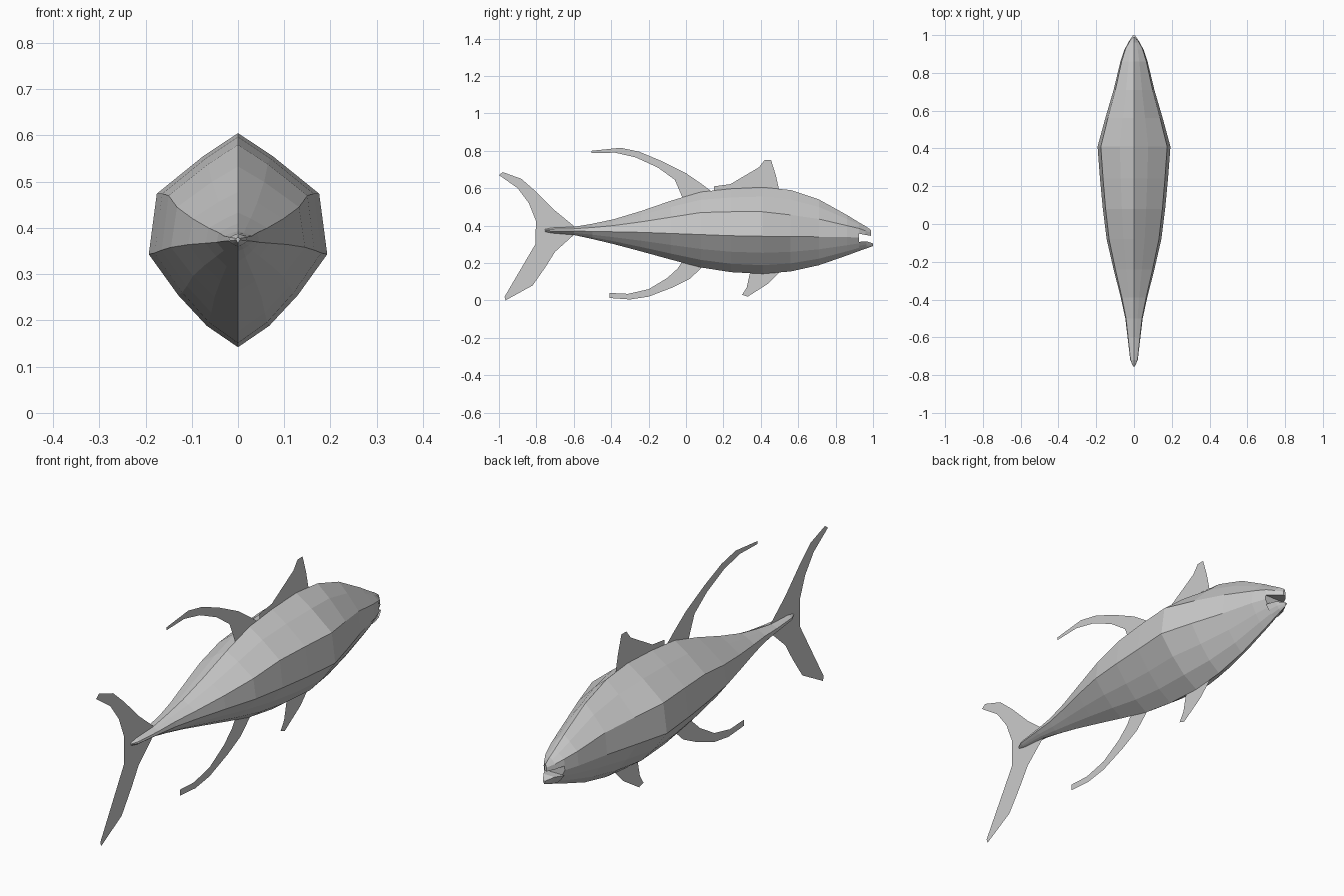
import bpy, bmesh

cube = bpy.data.objects.get("Cube")
if cube:
    bpy.data.objects.remove(cube, do_unlink=True)

grey = bpy.data.materials.new("fish_grey")
grey.use_nodes = True
COLOUR = (0.6, 0.6, 0.6, 1)
grey.diffuse_color = COLOUR
grey.node_tree.nodes["Principled BSDF"].inputs["Base Color"].default_value = COLOUR


def finish(name, bm, recalc=True):
    if recalc:
        bmesh.ops.recalc_face_normals(bm, faces=bm.faces)
    mesh = bpy.data.meshes.new(name)
    bm.to_mesh(mesh)
    bm.free()
    mesh.materials.append(grey)
    obj = bpy.data.objects.new(name, mesh)
    bpy.context.collection.objects.link(obj)
    return obj


def loft(name, sections):
    """Skin half-profiles (y, [(x, z) from top to bottom]), mirrored across x."""
    bm = bmesh.new()
    rings = []
    for y, half in sections:
        ring = half + [(-x, z) for x, z in half[-2:0:-1]]
        rings.append([bm.verts.new((x, y, z)) for x, z in ring])
    n = len(rings[0])
    for a, b in zip(rings, rings[1:]):
        for i in range(n):
            j = (i + 1) % n
            bm.faces.new((a[i], a[j], b[j], b[i]))
    bm.faces.new(rings[0])
    bm.faces.new(rings[-1])
    return finish(name, bm)


def upper(w, top, shoulder):
    return [(0, top), (0.39 * w, shoulder + 0.62 * (top - shoulder)), (0.91 * w, shoulder)]


def lower(w, side, bottom):
    d = side - bottom
    return [(w, side), (0.67 * w, side - 0.44 * d), (0.35 * w, side - 0.77 * d), (0, bottom)]


# Body stations: y, half width, top, shoulder, side ridge, belly
STATIONS = [
    (-0.755, 0.004, 0.380, 0.377, 0.374, 0.368),
    (-0.72, 0.020, 0.388, 0.380, 0.372, 0.360),
    (-0.60, 0.034, 0.393, 0.383, 0.371, 0.350),
    (-0.50, 0.046, 0.410, 0.390, 0.369, 0.328),
    (-0.39, 0.070, 0.433, 0.400, 0.367, 0.302),
    (-0.24, 0.108, 0.478, 0.420, 0.364, 0.262),
    (-0.08, 0.145, 0.533, 0.445, 0.358, 0.218),
    (0.08, 0.165, 0.580, 0.470, 0.352, 0.176),
    (0.24, 0.180, 0.597, 0.474, 0.346, 0.151),
    (0.41, 0.193, 0.605, 0.474, 0.343, 0.142),
    (0.56, 0.152, 0.590, 0.457, 0.342, 0.155),
    (0.71, 0.108, 0.540, 0.435, 0.340, 0.188),
    (0.86, 0.072, 0.457, 0.400, 0.338, 0.240),
    (0.925, 0.050, 0.417, 0.385, 0.337, 0.264),
]
loft("body", [(y, upper(w, t, s) + lower(w, m, b)) for y, w, t, s, m, b in STATIONS])

# Jaws, leaving the mouth open between them
loft("upper_jaw", [
    (0.925, upper(0.050, 0.417, 0.385) + [(0.050, 0.357), (0, 0.357)]),
    (0.96, upper(0.030, 0.397, 0.372) + [(0.030, 0.350), (0, 0.350)]),
    (0.99, upper(0.006, 0.376, 0.362) + [(0.006, 0.345), (0, 0.345)]),
])
loft("lower_jaw", [
    (0.925, [(0, 0.313)] + lower(0.048, 0.313, 0.264)),
    (0.965, [(0, 0.316)] + lower(0.028, 0.316, 0.278)),
    (1.00, [(0, 0.305)] + lower(0.005, 0.305, 0.291)),
])

# Flat fins on the centre plane, outlines as (y, z)
FINS = {
    "front_dorsal_fin": [
        (0.15, 0.57), (0.15, 0.61), (0.24, 0.622), (0.35, 0.66), (0.42, 0.75),
        (0.455, 0.75), (0.48, 0.67), (0.50, 0.58)],
    "rear_dorsal_fin": [
        (0.14, 0.58), (0.08, 0.625), (0.0, 0.68), (-0.13, 0.745), (-0.25, 0.795),
        (-0.35, 0.816), (-0.505, 0.80), (-0.505, 0.787), (-0.38, 0.79), (-0.27, 0.765),
        (-0.15, 0.71), (-0.06, 0.645), (-0.025, 0.59), (-0.015, 0.54)],
    "anal_fin": [
        (0.10, 0.19), (0.02, 0.115), (-0.07, 0.07), (-0.20, 0.02), (-0.30, 0.005),
        (-0.41, 0.013), (-0.41, 0.04), (-0.31, 0.035), (-0.20, 0.06), (-0.10, 0.12),
        (-0.045, 0.17), (-0.015, 0.215)],
    "pelvic_fin": [
        (0.51, 0.16), (0.44, 0.09), (0.33, 0.02), (0.30, 0.03), (0.325, 0.07),
        (0.345, 0.16)],
    "tail_fin": [
        (-0.59, 0.39), (-0.70, 0.48), (-0.80, 0.58), (-0.88, 0.65), (-0.98, 0.686),
        (-1.0, 0.67), (-0.90, 0.60), (-0.84, 0.52), (-0.80, 0.42), (-0.792, 0.36),
        (-0.805, 0.28), (-0.87, 0.16), (-0.97, 0.02), (-0.965, 0.0), (-0.82, 0.08),
        (-0.75, 0.18), (-0.70, 0.26), (-0.60, 0.35)],
}
for name, outline in FINS.items():
    bm = bmesh.new()
    bm.faces.new([bm.verts.new((0, y, z)) for y, z in outline])
    bmesh.ops.triangulate(bm, faces=bm.faces)
    finish(name, bm)
